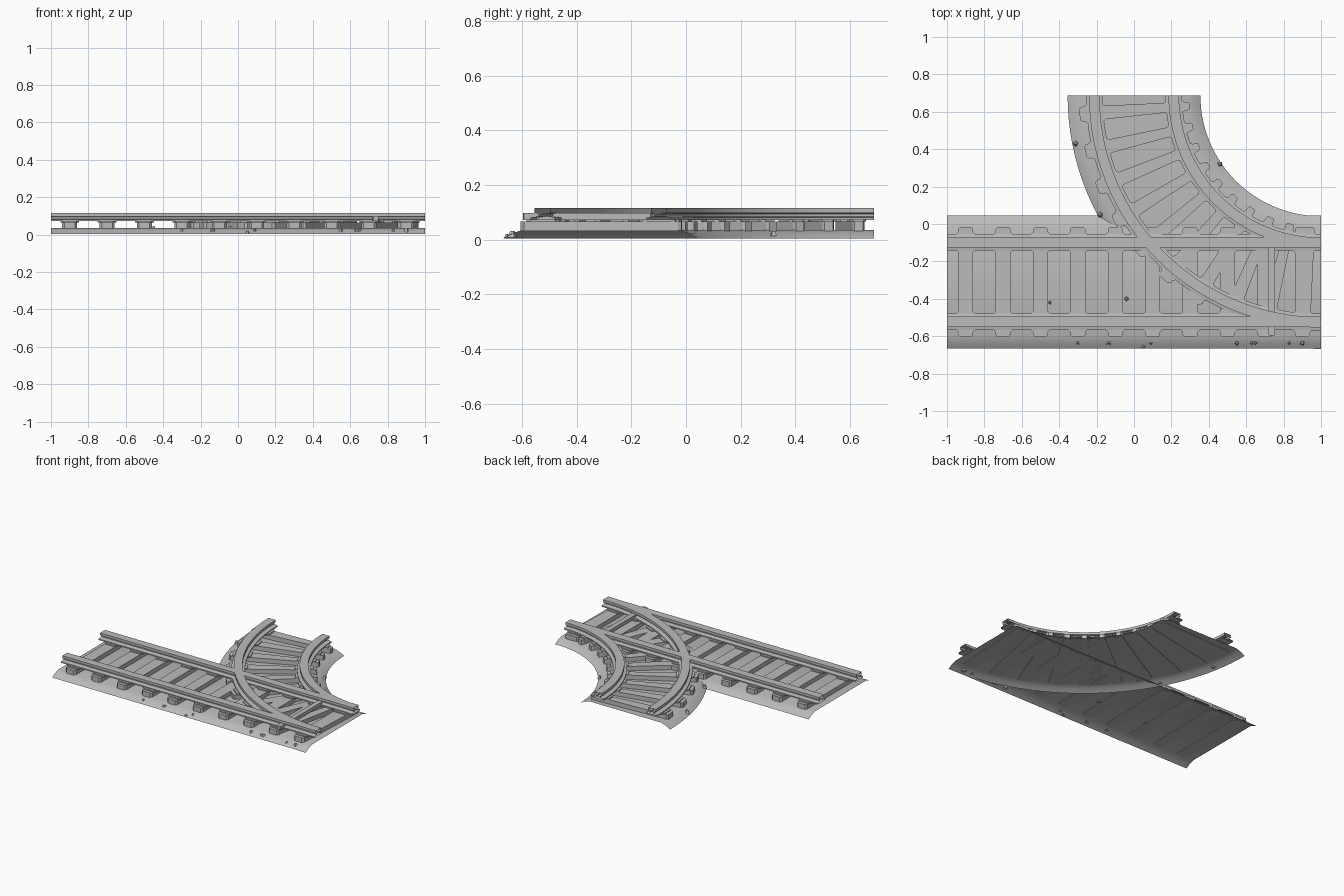
import bpy, bmesh, math, random
from mathutils import Vector, Matrix

random.seed(4)
if "Cube" in bpy.data.objects:
    bpy.data.objects.remove(bpy.data.objects["Cube"], do_unlink=True)

grey = bpy.data.materials.new("plain_grey")
grey.use_nodes = True
GREY = (0.5, 0.5, 0.5, 1)
grey.diffuse_color = GREY
grey.node_tree.nodes["Principled BSDF"].inputs["Base Color"].default_value = GREY

MID_Y, CURVE_Y = -0.31, 0.687


# Track layouts: s runs along the track from -1 to 1, t is the sideways offset
def straight(s, t, z):
    return Vector((s, MID_Y + t, z))


def curved(s, t, z):
    a = (s + 1) * math.pi / 4
    r = 1 - t
    return Vector((1 - r * math.cos(a), CURVE_Y - r * math.sin(a), z))


def finish(name, bm, smooth=False):
    mesh = bpy.data.meshes.new(name)
    bm.to_mesh(mesh)
    bm.free()
    mesh.materials.append(grey)
    obj = bpy.data.objects.new(name, mesh)
    bpy.context.collection.objects.link(obj)
    if smooth:
        bpy.ops.object.select_all(action="DESELECT")
        obj.select_set(True)
        bpy.context.view_layer.objects.active = obj
        bpy.ops.object.shade_smooth_by_angle(angle=math.radians(30))
    return obj


def sweep(name, profile, layout, steps, closed):
    """Open-ended sweep of a (t, z) profile along a track layout."""
    bm = bmesh.new()
    rings = [[bm.verts.new(layout(-1 + 2 * i / steps, t, z)) for t, z in profile]
             for i in range(steps + 1)]
    n = len(profile)
    for a, b in zip(rings, rings[1:]):
        for j in range(n if closed else n - 1):
            k = (j + 1) % n
            bm.faces.new((a[j], b[j], b[k], a[k]))
    if closed:
        bmesh.ops.recalc_face_normals(bm, faces=bm.faces)
    else:
        for f in bm.faces:
            f.normal_update()
            if f.normal.z < 0:
                f.normal_flip()
    return finish(name, bm, True)


def prism(bm, layout, s, t, half_s, half_t, cut, z0, z1):
    """Block with cut corners, placed on a track layout."""
    outline = [(half_s, half_t - cut), (half_s - cut, half_t),
               (cut - half_s, half_t), (-half_s, half_t - cut)]
    outline += [(-u, -v) for u, v in outline]
    low, high = [[bm.verts.new(layout(s + u, t + v, z)) for u, v in outline]
                 for z in (z0, z1)]
    n = len(outline)
    faces = [bm.faces.new(low), bm.faces.new(high)]
    for i in range(n):
        k = (i + 1) % n
        faces.append(bm.faces.new((low[i], low[k], high[k], high[i])))
    bmesh.ops.recalc_face_normals(bm, faces=faces)


# Rail section: foot, web and head
half_rail = [(0.044, 0.072), (0.044, 0.08), (0.014, 0.085),
             (0.014, 0.094), (0.028, 0.098), (0.028, 0.116)]
rail = half_rail + [(-t, z) for t, z in reversed(half_rail)]

# Ballast sheet with sloping shoulders
half_bed = [(0.355, 0.004), (0.325, 0.022), (0.285, 0.035)]
bed = half_bed + [(-t, z) for t, z in reversed(half_bed)]

for label, layout, steps in (("straight", straight, 1), ("curved", curved, 32)):
    sweep(label + "_ballast_bed", bed, layout, steps, False)
    for side, offset in (("inner", 0.2125), ("outer", -0.2125)):
        sweep(f"{label}_{side}_rail", [(t + offset, z) for t, z in rail],
              layout, steps, True)
    sleepers, plates = bmesh.new(), bmesh.new()
    for i in range(10):
        s = -0.9 + 0.2 * i
        prism(sleepers, layout, s, 0, 0.04, 0.295, 0.012, 0.031, 0.066)
        for offset in (-0.2125, 0.2125):
            prism(plates, layout, s, offset, 0.05, 0.06, 0.015, 0.066, 0.074)
    finish(label + "_sleepers", sleepers)
    finish(label + "_rail_plates", plates)

# Switch rod crossing under the rails
rod = bmesh.new()
prism(rod, straight, 0.737, -0.051, 0.017, 0.236, 0.004, 0.072, 0.097)
finish("switch_rod", rod)

# Loose stones: on the front shoulder, then elsewhere on the bed
stones = bmesh.new()
spots = [(x, -0.635, 0.02) for x in
         (-0.3, -0.14, -0.13, 0.09, 0.55, 0.63, 0.65, 0.83, 0.9)]
spots += [(0.05, -0.655, 0.012), (-0.45, -0.42, 0.037), (-0.04, -0.4, 0.037),
          (-0.31, 0.43, 0.022), (-0.18, 0.05, 0.022), (0.02, 0.115, 0.037),
          (0.46, 0.32, 0.022)]
for spot in spots:
    size = random.uniform(0.012, 0.02)
    turn = Matrix.Rotation(random.uniform(0, 6), 4, "Z")
    bmesh.ops.create_cone(stones, cap_ends=True, segments=random.choice((3, 4, 5)),
                          radius1=size, radius2=size * 0.4, depth=size * 1.2,
                          matrix=Matrix.Translation(spot) @ turn)
lowest = min(v.co.z for v in stones.verts)
for v in stones.verts:
    v.co.z -= min(lowest, 0)
finish("loose_stones", stones)
